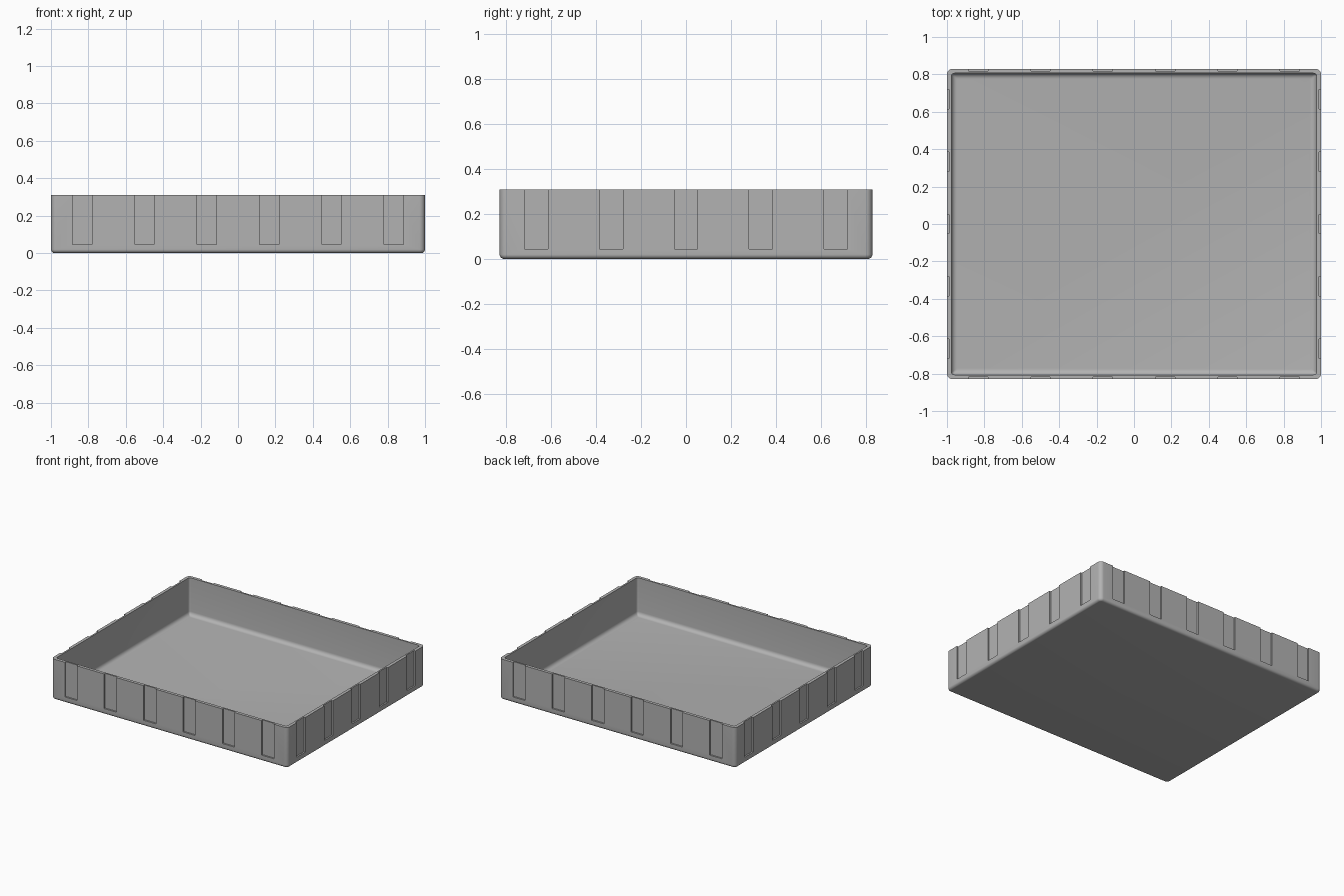
import bpy, bmesh, math

if "Cube" in bpy.data.objects:
    bpy.data.objects.remove(bpy.data.objects["Cube"], do_unlink=True)

HX, HY, H = 1.0, 0.83, 0.31      # half sizes and height
WALL, FLOOR = 0.024, 0.024
SLOT_W, SLOT_Z, SLOT_D = 0.104, 0.045, 0.012
STEPS = 6

mat = bpy.data.materials.new("grey plastic")
mat.use_nodes = True
colour = (0.45, 0.45, 0.45, 1)
mat.diffuse_color = colour
mat.node_tree.nodes["Principled BSDF"].inputs["Base Color"].default_value = colour


def ring(bm, inset, radius, z):
    """One rounded rectangle of vertices at height z."""
    verts = []
    for q, (sx, sy) in enumerate([(1, 1), (-1, 1), (-1, -1), (1, -1)]):
        cx, cy = sx * (HX - inset - radius), sy * (HY - inset - radius)
        for i in range(STEPS + 1):
            a = (q + i / STEPS) * math.pi / 2
            verts.append(bm.verts.new((cx + radius * math.cos(a), cy + radius * math.sin(a), z)))
    return verts


def fillet(inset, z, r):
    """Quarter-round section points from the flat base up to the wall."""
    angles = [i / STEPS * math.pi / 2 for i in range(STEPS + 1)]
    return [(inset + r * (1 - math.sin(a)), z + r * (1 - math.cos(a))) for a in angles]


def finish(name, bm):
    bmesh.ops.recalc_face_normals(bm, faces=bm.faces)
    mesh = bpy.data.meshes.new(name)
    bm.to_mesh(mesh)
    bm.free()
    mesh.materials.append(mat)
    obj = bpy.data.objects.new(name, mesh)
    bpy.context.collection.objects.link(obj)
    return obj


# Tray shell: rounded outer base, up the wall, over the rim, down to the floor
outer = fillet(0, 0, 0.02) + [(0, H)]
inner = [(WALL, H)] + fillet(WALL, FLOOR, 0.03)[::-1]
bm = bmesh.new()
rings = [ring(bm, i, max(0.03 - i, 0.008), z) for i, z in outer]
rings += [ring(bm, i, max(0.04 - i, 0.008), z) for i, z in inner]
for a, b in zip(rings, rings[1:]):
    for k in range(len(a)):
        n = (k + 1) % len(a)
        bm.faces.new((a[k], a[n], b[n], b[k]))
bm.faces.new(rings[0][::-1])
bm.faces.new(rings[-1])
tray = finish("tray", bm)

# Grooves open at the rim, cut into all four walls
bm = bmesh.new()


def groove(x, y, sx, sy):
    box = bmesh.ops.create_cube(bm, size=1)["verts"]
    bmesh.ops.scale(bm, vec=(sx, sy, H), verts=box)
    bmesh.ops.translate(bm, vec=(x, y, SLOT_Z + H / 2), verts=box)


for side in (-1, 1):
    for i in range(6):
        groove((i - 2.5) / 3, side * HY, SLOT_W, 2 * SLOT_D)
    for i in range(5):
        groove(side * HX, (i - 2) / 3, 2 * SLOT_D, SLOT_W)
cutter = finish("groove_cutter", bm)

cut = tray.modifiers.new("grooves", "BOOLEAN")
cut.operation = "DIFFERENCE"
cut.solver = "EXACT"
cut.object = cutter

bpy.ops.object.select_all(action="DESELECT")
tray.select_set(True)
bpy.context.view_layer.objects.active = tray
bpy.ops.object.modifier_apply(modifier=cut.name)
bpy.data.objects.remove(cutter, do_unlink=True)
bpy.ops.object.shade_smooth_by_angle(angle=math.radians(35))
